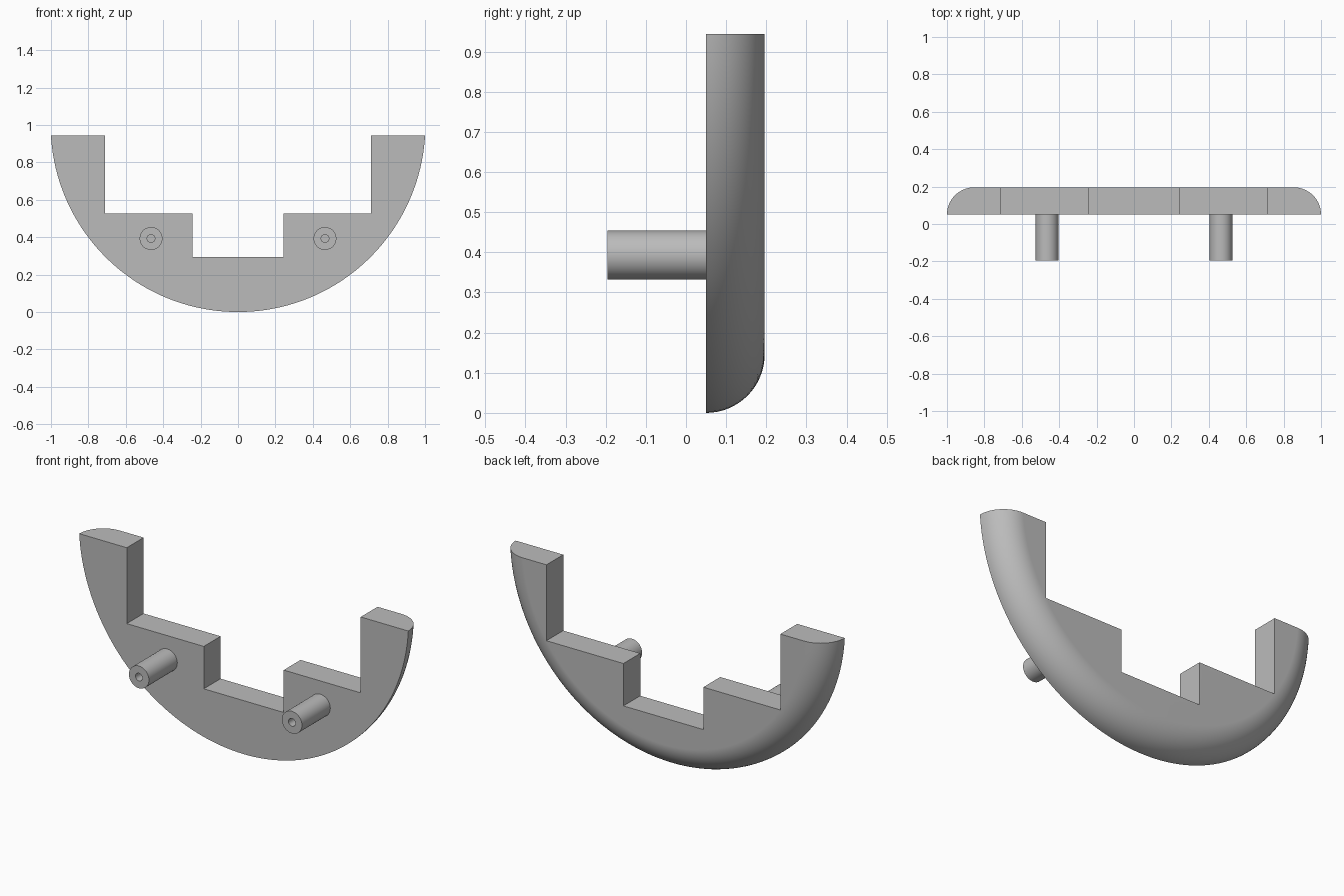
import bpy
import bmesh
import math
from mathutils import Matrix, Vector

cube = bpy.data.objects.get("Cube")
if cube:
    bpy.data.objects.remove(cube)

# Main dimensions
R = 1.002          # outer radius of the curved plate, also its centre height
FRONT, BACK = 0.05, 0.196
FILLET = BACK - FRONT
PEG_FRONT = -0.196

grey = bpy.data.materials.new("grey plastic")
grey.use_nodes = True
grey.diffuse_color = (0.5, 0.5, 0.5, 1)
grey.node_tree.nodes["Principled BSDF"].inputs["Base Color"].default_value = (0.5, 0.5, 0.5, 1)


def add_object(name, bm):
    bmesh.ops.remove_doubles(bm, verts=bm.verts, dist=1e-5)
    bmesh.ops.recalc_face_normals(bm, faces=bm.faces)
    mesh = bpy.data.meshes.new(name)
    bm.to_mesh(mesh)
    bm.free()
    mesh.materials.append(grey)
    obj = bpy.data.objects.new(name, mesh)
    bpy.context.collection.objects.link(obj)
    return obj


def lathe(name, profile, centre, steps, closed=False):
    """Spin (radius, y) points around an axis along y."""
    bm = bmesh.new()
    verts = [bm.verts.new((r, y, 0)) for r, y in profile]
    pairs = list(zip(verts, verts[1:]))
    if closed:
        pairs.append((verts[-1], verts[0]))
    edges = [bm.edges.new(p) for p in pairs]
    bmesh.ops.spin(bm, geom=verts + edges, cent=(0, 0, 0), axis=(0, 1, 0),
                   angle=math.tau, steps=steps, use_merge=True)
    bmesh.ops.transform(bm, matrix=Matrix.Translation(Vector(centre)), verts=bm.verts)
    return add_object(name, bm)


def smooth(obj):
    bpy.ops.object.select_all(action='DESELECT')
    obj.select_set(True)
    bpy.context.view_layer.objects.active = obj
    bpy.ops.object.shade_smooth_by_angle(angle=math.radians(30))


# Round disc with a quarter-round rear rim
rim = [(R - FILLET + FILLET * math.cos(a), FRONT + FILLET * math.sin(a))
       for a in (math.pi / 2 * i / 16 for i in range(17))]
plate = lathe("curved_plate", [(0, FRONT)] + rim + [(0, BACK)], (0, 0, R), 160)

# Stepped outline that trims the disc, mirrored across x
half = [(0.243, 0.294), (0.243, 0.527), (0.711, 0.527), (0.711, 0.944), (1.2, 0.944), (1.2, -0.2)]
outline = half + [(-x, z) for x, z in reversed(half)]
bm = bmesh.new()
face = bm.faces.new([bm.verts.new((x, -0.5, z)) for x, z in outline])
ext = bmesh.ops.extrude_face_region(bm, geom=[face])
bmesh.ops.translate(bm, vec=(0, 1, 0),
                    verts=[v for v in ext["geom"] if isinstance(v, bmesh.types.BMVert)])
cutter = add_object("step_cutter", bm)

cut = plate.modifiers.new("steps", 'BOOLEAN')
cut.operation = 'INTERSECT'
cut.solver = 'EXACT'
cut.object = cutter
bpy.context.view_layer.objects.active = plate
bpy.ops.object.modifier_apply(modifier=cut.name)
bpy.data.objects.remove(cutter)
smooth(plate)
weighted = plate.modifiers.new("flat faces", 'WEIGHTED_NORMAL')
weighted.keep_sharp = True

# Hollow mounting pegs on the flat front
for side, x in (("left", 0.465), ("right", -0.465)):
    ring = [(0.021, PEG_FRONT), (0.061, PEG_FRONT), (0.061, FRONT), (0.021, FRONT)]
    smooth(lathe(side + "_peg", ring, (x, 0, 0.393), 48, closed=True))
